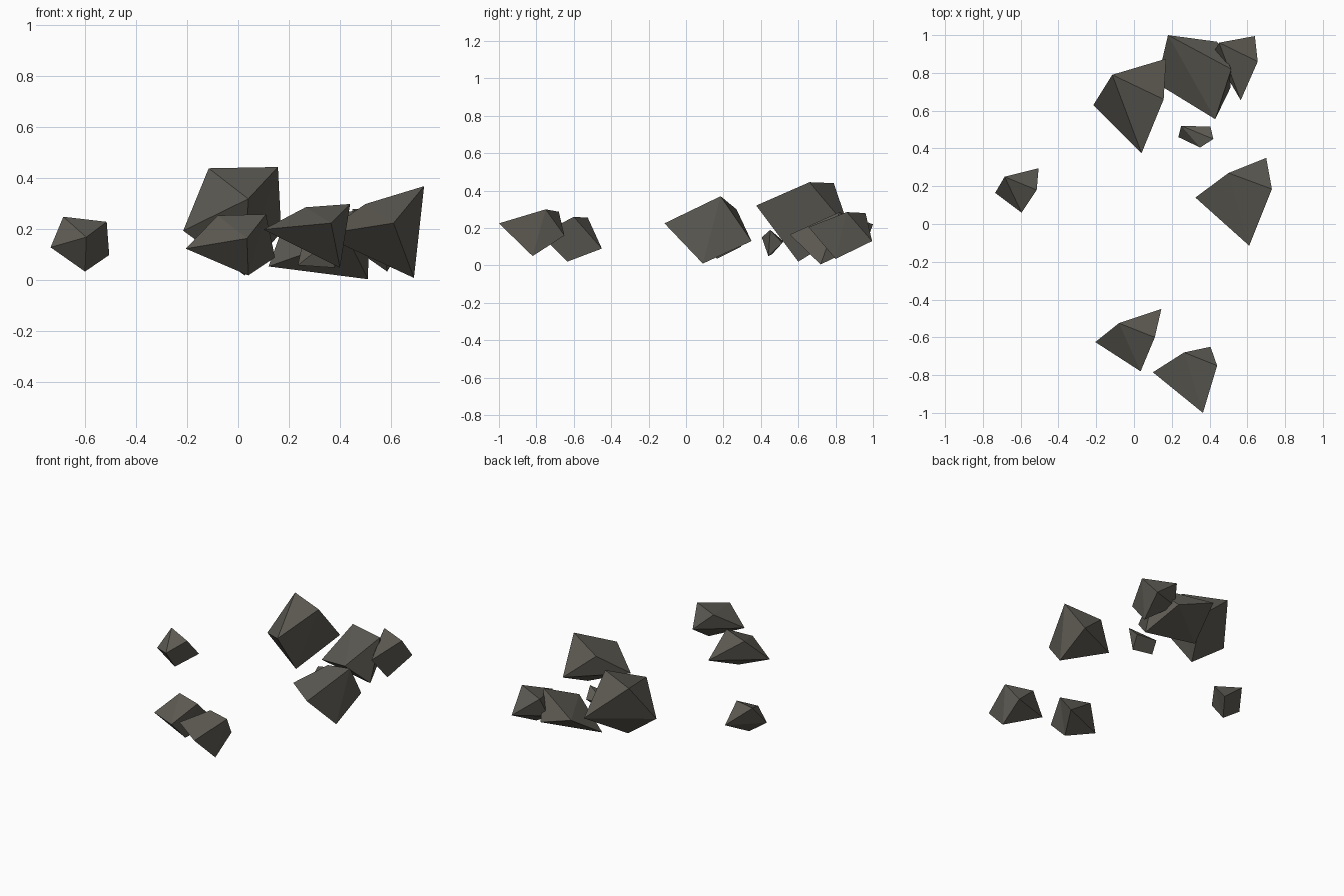
import bpy
import bmesh

if "Cube" in bpy.data.objects:
    bpy.data.objects.remove(bpy.data.objects["Cube"])

# One dark stone colour for every rock
stone = bpy.data.materials.new("dark_stone")
stone.diffuse_color = (0.115, 0.108, 0.09, 1.0)
stone.use_nodes = True
stone.node_tree.nodes["Principled BSDF"].inputs["Base Color"].default_value = stone.diffuse_color


def rock(name, peak, base, back, front, crest, side):
    """Skewed eight-sided stone spanned by three pairs of opposite corners."""
    bm = bmesh.new()
    pairs = [[bm.verts.new(p) for p in pair]
             for pair in ((peak, base), (back, front), (crest, side))]
    for a in pairs[0]:
        for b in pairs[1]:
            for c in pairs[2]:
                bm.faces.new((a, b, c))
    bmesh.ops.recalc_face_normals(bm, faces=bm.faces)
    mesh = bpy.data.meshes.new(name)
    bm.to_mesh(mesh)
    bm.free()
    mesh.materials.append(stone)
    obj = bpy.data.objects.new(name, mesh)
    bpy.context.collection.objects.link(obj)
    return obj


# Lone rock on the left
rock("left_rock",
     peak=(-.685, .25, .25), base=(-.60, .165, .035),
     back=(-.505, .295, .10), front=(-.595, .06, .17),
     crest=(-.515, .18, .23), side=(-.735, .165, .13))

# Large rock on the right
rock("right_rock",
     peak=(.50, .27, .30), base=(.69, .09, .01),
     back=(.70, .35, .13), front=(.61, -.115, .225),
     crest=(.73, .185, .37), side=(.325, .14, .18))

# Two rocks at the front
rock("front_left_rock",
     peak=(-.08, .0 - .525, .255), base=(.04, -.635, .02),
     back=(.145, -.45, .09), front=(.035, -.78, .165),
     crest=(.11, -.60, .26), side=(-.205, -.625, .125))
rock("front_right_rock",
     peak=(.265, -.68, .287), base=(.40, -.82, .05),
     back=(.405, -.65, .16), front=(.365, -1.0, .225),
     crest=(.44, -.75, .30), side=(.10, -.785, .20))

# Cluster at the back
rock("tall_back_rock",
     peak=(-.115, .79, .44), base=(.025, .60, .02),
     back=(.17, .875, .19), front=(.04, .375, .32),
     crest=(.157, .66, .445), side=(-.215, .63, .195))
rock("wide_back_rock",
     peak=(.18, 1.0, .22), base=(.51, .72, .005),
     back=(.44, .965, .125), front=(.43, .555, .165),
     crest=(.515, .82, .285), side=(.12, .745, .055))
rock("far_back_rock",
     peak=(.45, .96, .28), base=(.585, .80, .035),
     back=(.64, .995, .13), front=(.565, .655, .205),
     crest=(.655, .86, .285), side=(.42, .905, .15))

# Small pebble in front of the cluster
rock("pebble",
     peak=(.25, .52, .13), base=(.38, .44, .05),
     back=(.405, .515, .12), front=(.35, .405, .15),
     crest=(.42, .45, .19), side=(.235, .46, .06))
